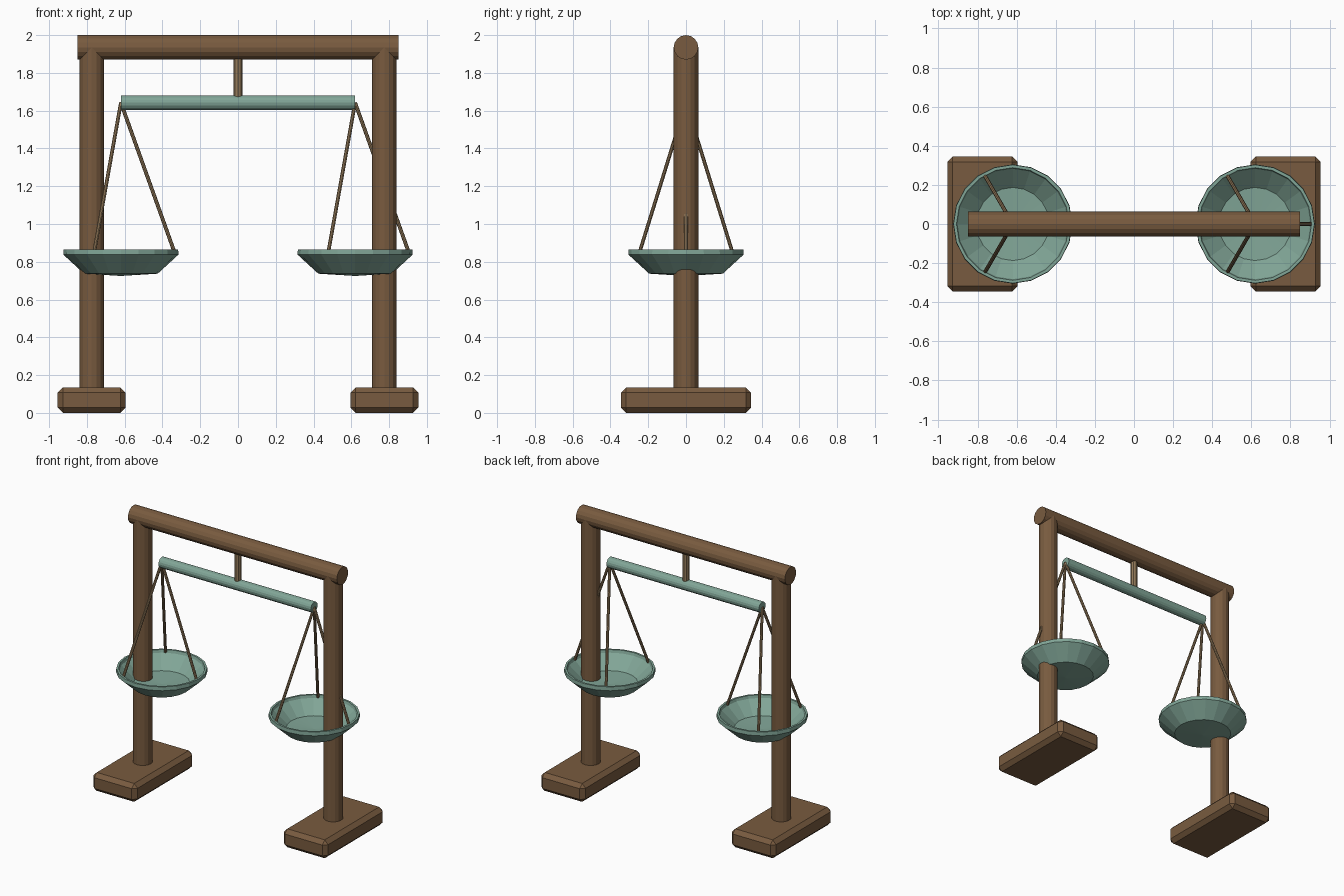
import bpy, bmesh, math
from mathutils import Vector

cube = bpy.data.objects.get("Cube")
if cube:
    bpy.data.objects.remove(cube, do_unlink=True)


def material(name, rgb):
    m = bpy.data.materials.new(name)
    m.use_nodes = True
    m.diffuse_color = (*rgb, 1)
    m.node_tree.nodes["Principled BSDF"].inputs["Base Color"].default_value = (*rgb, 1)
    return m


WOOD = material("brown wood", (0.19, 0.105, 0.05))
METAL = material("aged green copper", (0.22, 0.38, 0.31))
ROPE = material("tan rope", (0.30, 0.20, 0.105))


def finish(name, bm, mat):
    bmesh.ops.recalc_face_normals(bm, faces=bm.faces)
    mesh = bpy.data.meshes.new(name)
    bm.to_mesh(mesh)
    bm.free()
    mesh.materials.append(mat)
    obj = bpy.data.objects.new(name, mesh)
    bpy.context.collection.objects.link(obj)
    return obj


def rod(name, start, end, radius, sides, mat):
    """Flat-sided cylinder between two points."""
    a, b = Vector(start), Vector(end)
    bm = bmesh.new()
    bmesh.ops.create_cone(bm, cap_ends=True, segments=sides,
                          radius1=radius, radius2=radius, depth=(b - a).length)
    obj = finish(name, bm, mat)
    obj.location = (a + b) / 2
    obj.rotation_mode = 'QUATERNION'
    obj.rotation_quaternion = (b - a).to_track_quat('Z', 'Y')
    return obj


def slab(name, x, size, bevel, mat):
    """Chamfered block standing on the ground."""
    bm = bmesh.new()
    bmesh.ops.create_cube(bm, size=1)
    bmesh.ops.scale(bm, vec=size, verts=bm.verts)
    bmesh.ops.bevel(bm, geom=bm.edges[:], offset=bevel, segments=1, affect='EDGES')
    obj = finish(name, bm, mat)
    obj.location = (x, 0, size[2] / 2)
    return obj


def lathe(name, profile, sides, mat):
    """Spin a radius/height profile around the vertical axis."""
    bm = bmesh.new()
    verts = [bm.verts.new((r, 0, z)) for r, z in profile]
    edges = [bm.edges.new(pair) for pair in zip(verts, verts[1:])]
    bmesh.ops.spin(bm, geom=verts + edges, cent=(0, 0, 0), axis=(0, 0, 1),
                   angle=math.tau, steps=sides, use_duplicate=False)
    bmesh.ops.remove_doubles(bm, verts=bm.verts, dist=0.0005)
    return finish(name, bm, mat)


POST_X, PAN_X, BEAM_Z, ARM_Z = 0.775, 0.62, 1.935, 1.642
PAN_PROFILE = [(0, 0.725), (0.195, 0.737), (0.305, 0.838), (0.303, 0.865),
               (0.288, 0.865), (0.282, 0.845), (0.187, 0.757), (0, 0.746)]

# Frame beam, balance arm and its hanger
rod("top_beam", (-0.85, 0, BEAM_Z), (0.85, 0, BEAM_Z), 0.065, 16, WOOD)
rod("balance_arm", (-PAN_X, 0, ARM_Z), (PAN_X, 0, ARM_Z), 0.039, 16, METAL)
rod("arm_hanger", (0, 0, ARM_Z), (0, 0, BEAM_Z), 0.023, 8, ROPE)

for side, s in (("left", 1), ("right", -1)):
    # Foot and post
    slab(side + "_foot", s * POST_X, (0.36, 0.69, 0.135), 0.028, WOOD)
    rod(side + "_post", (s * POST_X, 0, 0.1), (s * POST_X, 0, BEAM_Z), 0.065, 16, WOOD)

    # Dish with three ropes
    pan = lathe(side + "_pan", PAN_PROFILE, 20, METAL)
    pan.location.x = s * PAN_X
    for i in range(3):
        a = i * math.tau / 3
        low = (s * PAN_X + 0.284 * math.cos(a), 0.284 * math.sin(a), 0.85)
        rod(f"{side}_rope_{i + 1}", (s * PAN_X, 0, ARM_Z), low, 0.01, 8, ROPE)
